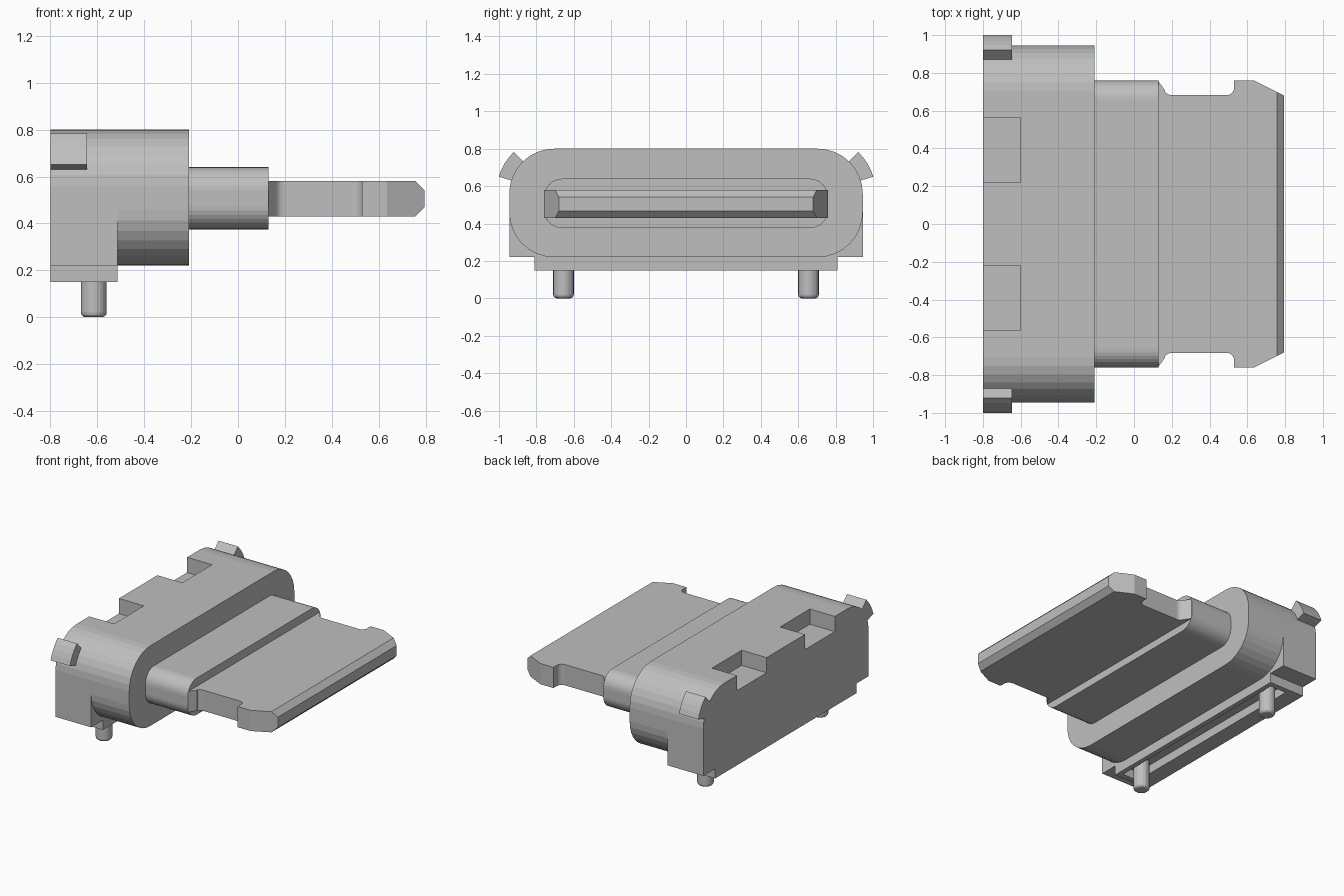
import bpy, bmesh, math
from mathutils import Vector

cube = bpy.data.objects.get("Cube")
if cube:
    bpy.data.objects.remove(cube)

grey = bpy.data.materials.new("light_grey")
grey.use_nodes = True
COLOR = (0.52, 0.52, 0.52, 1)
grey.diffuse_color = COLOR
grey.node_tree.nodes["Principled BSDF"].inputs["Base Color"].default_value = COLOR


def arc(cx, cy, r, a0, a1, steps=8):
    """Points on an arc, angles in degrees."""
    angles = [math.radians(a0 + (a1 - a0) * i / steps) for i in range(steps + 1)]
    return [(cx + r * math.cos(a), cy + r * math.sin(a)) for a in angles]


def rounded_profile(half, z0, z1, r, square_bottom=False):
    """Outline in y and z, with rounded corners."""
    pts = arc(half - r, z1 - r, r, 0, 90) + arc(r - half, z1 - r, r, 90, 180)
    if square_bottom:
        return pts + [(-half, z0), (half, z0)]
    return pts + arc(r - half, z0 + r, r, 180, 270) + arc(half - r, z0 + r, r, 270, 360)


def finish(name, bm):
    bmesh.ops.remove_doubles(bm, verts=bm.verts, dist=1e-5)
    bmesh.ops.recalc_face_normals(bm, faces=bm.faces)
    mesh = bpy.data.meshes.new(name)
    bm.to_mesh(mesh)
    bm.free()
    mesh.materials.append(grey)
    obj = bpy.data.objects.new(name, mesh)
    bpy.context.collection.objects.link(obj)
    return obj


def extrude(points, offset):
    bm = bmesh.new()
    face = bm.faces.new([bm.verts.new(p) for p in points])
    new = bmesh.ops.extrude_face_region(bm, geom=[face])["geom"]
    moved = [v for v in new if isinstance(v, bmesh.types.BMVert)]
    bmesh.ops.translate(bm, verts=moved, vec=Vector(offset))
    return bm


def along_x(name, profile, x0, x1):
    return finish(name, extrude([(x0, y, z) for y, z in profile], (x1 - x0, 0, 0)))


def box(name, x0, x1, y0, y1, z0, z1):
    return along_x(name, [(y0, z0), (y1, z0), (y1, z1), (y0, z1)], x0, x1)


def cut(target, cutter):
    mod = target.modifiers.new(cutter.name, 'BOOLEAN')
    mod.operation = 'DIFFERENCE'
    mod.solver = 'EXACT'
    mod.object = cutter
    cutter.hide_render = True
    cutter.hide_set(True)
    cutter.display_type = 'WIRE'


# Housing: rounded front, square-footed rear with two top notches
along_x("housing_front", rounded_profile(0.945, 0.22, 0.8, 0.24), -0.515, -0.21)
rear = along_x("housing_rear", rounded_profile(0.945, 0.22, 0.8, 0.24, True), -0.8, -0.515)
for side, y in (("left", 0.39), ("right", -0.39)):
    cut(rear, box(f"notch_cutter_{side}", -0.9, -0.6, y - 0.17, y + 0.17, 0.69, 0.9))

# Base plate with a shallow recess underneath
base = box("base_plate", -0.8, -0.515, -0.81, 0.81, 0.15, 0.22)
cut(base, box("recess_cutter", -0.68, -0.55, -0.77, 0.77, 0.1, 0.215))

# Pins and curved side clips
for side, s in (("left", 1), ("right", -1)):
    bm = bmesh.new()
    bmesh.ops.create_cone(bm, cap_ends=True, segments=24, radius1=0.055,
                          radius2=0.055, depth=0.22)
    bmesh.ops.translate(bm, verts=bm.verts, vec=(-0.615, s * 0.655, 0.11))
    rim = [e for e in bm.edges if all(v.co.z < 0.01 for v in e.verts)]
    bmesh.ops.bevel(bm, geom=rim, offset=0.02, segments=3, profile=0.5, affect='EDGES')
    finish(f"pin_{side}", bm)

    clip = arc(0.705, 0.56, 0.31, 17, 46, 4) + arc(0.705, 0.56, 0.235, 46, 17, 4)
    along_x(f"clip_{side}", [(s * y, z) for y, z in clip], -0.8, -0.645)

# Neck
along_x("neck", rounded_profile(0.76, 0.375, 0.64, 0.1), -0.21, 0.13)

# Tongue: waisted outline with a chamfered tip
half = [(0.13, 0.755), (0.165, 0.705)]
half += arc(0.2, 0.725, 0.043, 215, 270, 4)
half += arc(0.49, 0.722, 0.04, 270, 360, 6)
half += [(0.53, 0.76), (0.635, 0.76), (0.795, 0.68)]
outline = half + [(x, -y) for x, y in reversed(half)]
bm = extrude([(x, y, 0.43) for x, y in outline], (0, 0, 0.15))
tip = [e for e in bm.edges if all(v.co.x > 0.78 for v in e.verts)
       and abs(e.verts[0].co.z - e.verts[1].co.z) < 0.01]
bmesh.ops.bevel(bm, geom=tip, offset=0.038, segments=1, affect='EDGES')
finish("tongue", bm)
